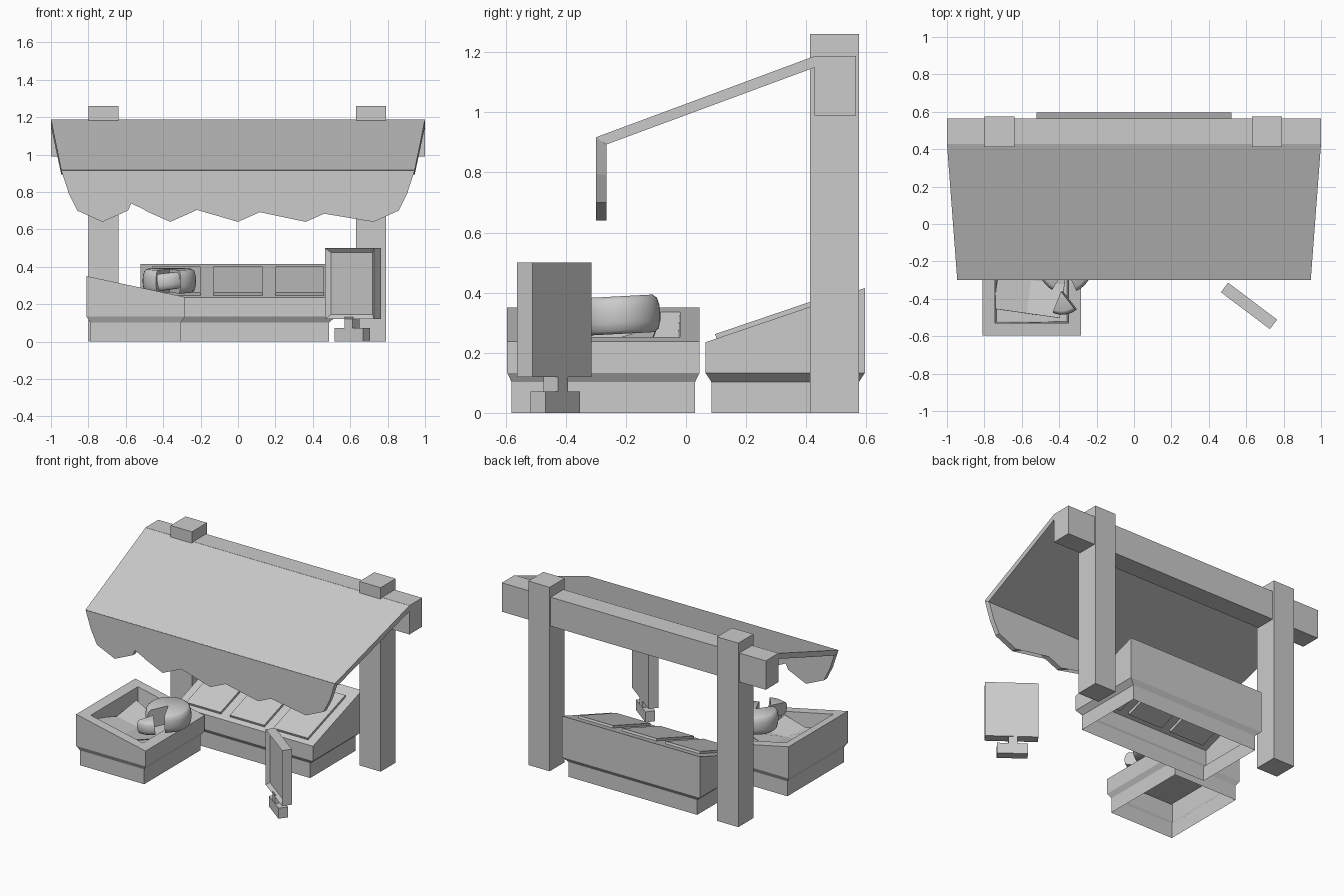
import bpy, bmesh, math
from mathutils import Matrix, Vector

if "Cube" in bpy.data.objects:
    bpy.data.objects.remove(bpy.data.objects["Cube"])

grey = bpy.data.materials.new("plain_grey")
grey.use_nodes = True
grey.diffuse_color = (0.6, 0.6, 0.6, 1)
grey.node_tree.nodes["Principled BSDF"].inputs["Base Color"].default_value = (0.6, 0.6, 0.6, 1)


def finish(bm, name, matrix=None, smooth=False):
    bmesh.ops.recalc_face_normals(bm, faces=bm.faces)
    mesh = bpy.data.meshes.new(name)
    bm.to_mesh(mesh)
    bm.free()
    mesh.materials.append(grey)
    obj = bpy.data.objects.new(name, mesh)
    bpy.context.collection.objects.link(obj)
    if matrix:
        obj.matrix_world = matrix
    if smooth:
        bpy.ops.object.select_all(action='DESELECT')
        obj.select_set(True)
        bpy.context.view_layer.objects.active = obj
        bpy.ops.object.shade_smooth_by_angle(angle=math.radians(40))
    return obj


def box(name, lo, hi, matrix=None):
    bm = bmesh.new()
    bmesh.ops.create_cube(bm, size=1)
    lo, hi = Vector(lo), Vector(hi)
    for v in bm.verts:
        v.co = (lo + hi) / 2 + v.co * (hi - lo)
    return finish(bm, name, matrix)


def loft(bm, rings):
    """Join equal-length closed rings with quads; return the vertex rings."""
    rows = [[bm.verts.new(p) for p in r] for r in rings]
    n = len(rows[0])
    for a, b in zip(rows, rows[1:]):
        for i in range(n):
            j = (i + 1) % n
            bm.faces.new((a[i], a[j], b[j], b[i]))
    return rows


def place(x, y, z=0, turn=0):
    return Matrix.Translation((x, y, z)) @ Matrix.Rotation(math.radians(turn), 4, 'Z')


# Posts and the beam across them
for side, x in (("right", -0.8), ("left", 0.63)):
    box(side + "_post", (x, 0.413, 0), (x + 0.162, 0.576, 1.26))
box("beam", (-1, 0.427, 0.99), (1, 0.565, 1.188))

# Awning slope, narrowing to the front
bm = bmesh.new()
section = [(0.43, 1.188, 1.0), (-0.3, 0.917, 0.945), (-0.265, 0.893, 0.945), (0.43, 1.15, 1.0)]
rows = loft(bm, [[(s * w, y, z) for y, z, w in section] for s in (-1, 1)])
for r in rows:
    bm.faces.new(r)
finish(bm, "awning")

# Scalloped valance hanging at the front
outline = [(0.945, 0.915), (-0.945, 0.915)]
for i in range(5):
    c = -0.724 + i * 0.362
    outline += [(c - 0.181, 0.793), (c - 0.135, 0.7), (c, 0.64), (c + 0.135, 0.7)]
outline.append((0.905, 0.793))
bm = bmesh.new()
rows = loft(bm, [[(x, y, z) for x, z in outline] for y in (-0.3, -0.265)])
for r in rows:
    bm.faces.new(r)
bmesh.ops.triangulate(bm, faces=[f for f in bm.faces if len(f.verts) > 4])
bmesh.ops.dissolve_limit(bm, angle_limit=0.01, verts=bm.verts, edges=bm.edges)
finish(bm, "valance")


def crate(name, width, depth, low, high, inset, matrix, recess=None):
    """Sloped bin, open below, with a stepped-in base."""
    def ring(ix, iy, front, back):
        w, d = width / 2 - ix, depth / 2 - iy
        return [(-w, -d, front), (w, -d, front), (w, d, back), (-w, d, back)]
    bm = bmesh.new()
    rings = [ring(inset, 0.02, 0, 0), ring(inset, 0.02, 0.102, 0.102),
             ring(0, 0, 0.133, 0.133), ring(0, 0, low, high)]
    if recess:
        t = (high - low) * 0.065 / depth
        rings += [ring(0.065, 0.065, low + t, high - t),
                  ring(0.075, 0.075, recess, recess)]
    rows = loft(bm, rings)
    bm.faces.new(rows[-1])
    return finish(bm, name, matrix)


# Long counter under the beam, with three raised trays on its slope
crate("counter", 1.045, 0.53, 0.235, 0.415, 0.035, place(0, 0.33))
tilt = math.atan2(0.18, 0.53)
for i, x in enumerate((-0.33, 0, 0.33)):
    m = Matrix.Translation((x, 0.305, 0.317)) @ Matrix.Rotation(tilt, 4, 'X')
    box("counter_tray_%d" % (i + 1), (-0.13, -0.215, -0.02), (0.13, 0.215, 0.015), m)

# Display crate, its low side turned to the left
crate("display_crate", 0.64, 0.525, 0.238, 0.35, 0.015, place(-0.547, -0.275, 0, 90), 0.19)

# Wrapping sheet lying in the crate, with lifted corners
bm = bmesh.new()
bmesh.ops.create_grid(bm, x_segments=2, y_segments=2, size=0.18)
for v in bm.verts:
    corner = abs(v.co.x * v.co.y) / 0.18 ** 2
    v.co.z = 0.05 * corner - 0.1 * v.co.x
sheet = finish(bm, "wrapping_sheet", place(-0.55, -0.3, 0.212, -8))
thick = sheet.modifiers.new("thickness", 'SOLIDIFY')
thick.thickness = 0.006


def cheese(name, radius, height, start, sweep, steps, matrix):
    """Rounded wheel sector with flat cut faces."""
    r, h = radius, height / 2
    profile = [(0, -h), (0.84 * r, -h), (0.94 * r, -0.82 * h), (0.99 * r, -0.4 * h), (r, 0),
               (0.99 * r, 0.4 * h), (0.94 * r, 0.82 * h), (0.84 * r, h), (0, h)]
    rings = []
    for k in range(steps + 1):
        a = math.radians(start + sweep * k / steps)
        rings.append([(p * math.cos(a), p * math.sin(a), z) for p, z in profile])
    bm = bmesh.new()
    rows = loft(bm, rings)
    bm.faces.new(rows[0])
    bm.faces.new(rows[-1])
    bmesh.ops.remove_doubles(bm, verts=bm.verts, dist=1e-5)
    return finish(bm, name, matrix, smooth=True)


# Cheese wheel with a piece cut out, and the piece in front of it
lean = Matrix.Rotation(math.radians(3), 4, 'X')
cheese("cheese_wheel", 0.143, 0.125, -65, 305, 30, place(-0.367, -0.228, 0.325) @ lean)
cheese("cheese_piece", 0.125, 0.09, -30, 60, 8,
       place(-0.385, -0.36, 0.322, -82) @ Matrix.Rotation(0.12, 4, 'X'))

# Sign: framed board, neck and foot, turned to the side
sign = place(0.615, -0.438, 0, -37)
bm = bmesh.new()
bmesh.ops.create_cube(bm, size=1)
for v in bm.verts:
    v.co = Vector((v.co.x * 0.328, v.co.y * 0.064, v.co.z * 0.38 + 0.31))
bmesh.ops.recalc_face_normals(bm, faces=bm.faces)
front = [f for f in bm.faces if f.normal.y < -0.9]
bmesh.ops.inset_region(bm, faces=front, thickness=0.034)
bmesh.ops.translate(bm, verts=front[0].verts, vec=(0, 0.02, 0))
finish(bm, "sign_board", sign)
box("sign_neck", (-0.035, -0.03, 0.06), (0.02, 0.03, 0.13), sign)
box("sign_foot", (-0.1, -0.031, 0), (0.09, 0.031, 0.072), sign)
